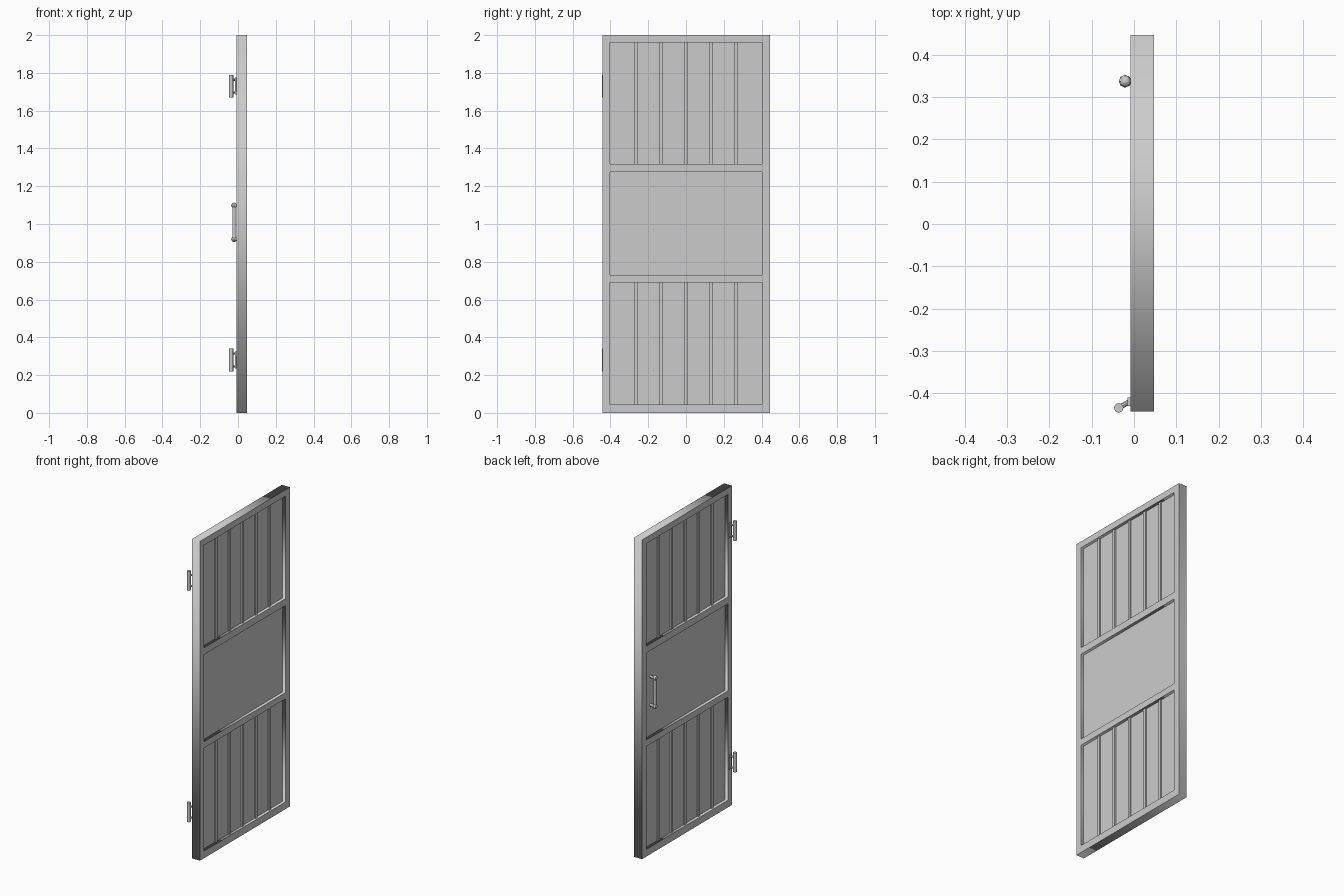
import bpy, math
from mathutils import Vector

if "Cube" in bpy.data.objects:
    bpy.data.objects.remove(bpy.data.objects["Cube"])

XF, XB = -0.008, 0.047              # door faces
XM = (XF + XB) / 2
Y0, Y1 = -0.402, 0.402              # panel opening
OPENINGS = [(0.045, 0.69), (0.73, 1.275), (1.318, 1.96)]


def box(name, lo, hi):
    lo, hi = Vector(lo), Vector(hi)
    bpy.ops.mesh.primitive_cube_add(size=1, location=(lo + hi) / 2)
    o = bpy.context.object
    o.name = name
    o.scale = hi - lo
    return o


def rod(name, a, b, r, sides=12):
    a, b = Vector(a), Vector(b)
    d = b - a
    bpy.ops.mesh.primitive_cylinder_add(vertices=sides, radius=r, depth=d.length,
                                        location=(a + b) / 2,
                                        rotation=d.to_track_quat('Z', 'Y').to_euler())
    o = bpy.context.object
    o.name = name
    bpy.ops.object.shade_smooth_by_angle(angle=math.radians(40))
    return o


# Frame: flat outline with three openings, extruded to the door thickness
curve = bpy.data.curves.new("door_frame", 'CURVE')
curve.dimensions = '2D'
curve.fill_mode = 'BOTH'
curve.extrude = (XB - XF) / 2
for ya, yb, za, zb in [(-0.443, 0.446, 0, 2)] + [(Y0, Y1, a, b) for a, b in OPENINGS]:
    s = curve.splines.new('POLY')
    s.points.add(3)
    for p, (y, z) in zip(s.points, [(ya, za), (yb, za), (yb, zb), (ya, zb)]):
        p.co = (y, z, 0, 1)
    s.use_cyclic_u = True
frame = bpy.data.objects.new("door_frame", curve)
bpy.context.collection.objects.link(frame)
frame.location.x = XM
frame.rotation_euler = (math.pi / 2, 0, math.pi / 2)
bpy.context.view_layer.objects.active = frame
bpy.ops.object.select_all(action='DESELECT')
frame.select_set(True)
bpy.ops.object.convert(target='MESH')

# Recessed panels, with vertical battens on the upper and lower ones
for i, (za, zb) in enumerate(OPENINGS):
    box("panel", (XM - 0.009, Y0, za), (XM + 0.009, Y1, zb))
    if i != 1:
        for k in range(-2, 3):
            y = k * 0.1325
            box("batten", (XM - 0.017, y - 0.009, za), (XM + 0.017, y + 0.009, zb))

# Pull handle: bar, ball ends and posts into the middle panel
HX, HY = -0.021, 0.337
rod("handle_bar", (HX, HY, 0.92), (HX, HY, 1.098), 0.009)
for z in (0.92, 1.098):
    bpy.ops.mesh.primitive_uv_sphere_add(segments=8, ring_count=8, radius=0.015,
                                         location=(HX, HY, z))
    bpy.context.object.name = "handle_ball"
    rod("handle_post", (HX, HY, z), (XM - 0.005, HY, z), 0.008)

# Hinges: knuckle pin, mounting plate and two slanted arms
for z in (0.28, 1.73):
    rod("hinge_pin", (-0.036, -0.434, z - 0.06), (-0.036, -0.434, z + 0.06), 0.011, 16)
    box("hinge_plate", (-0.015, -0.43, z - 0.045), (XF + 0.001, -0.41, z + 0.045))
    for dz in (-0.034, 0.034):
        rod("hinge_arm", (-0.036, -0.434, z + dz), (-0.011, -0.42, z + dz), 0.006, 8)
